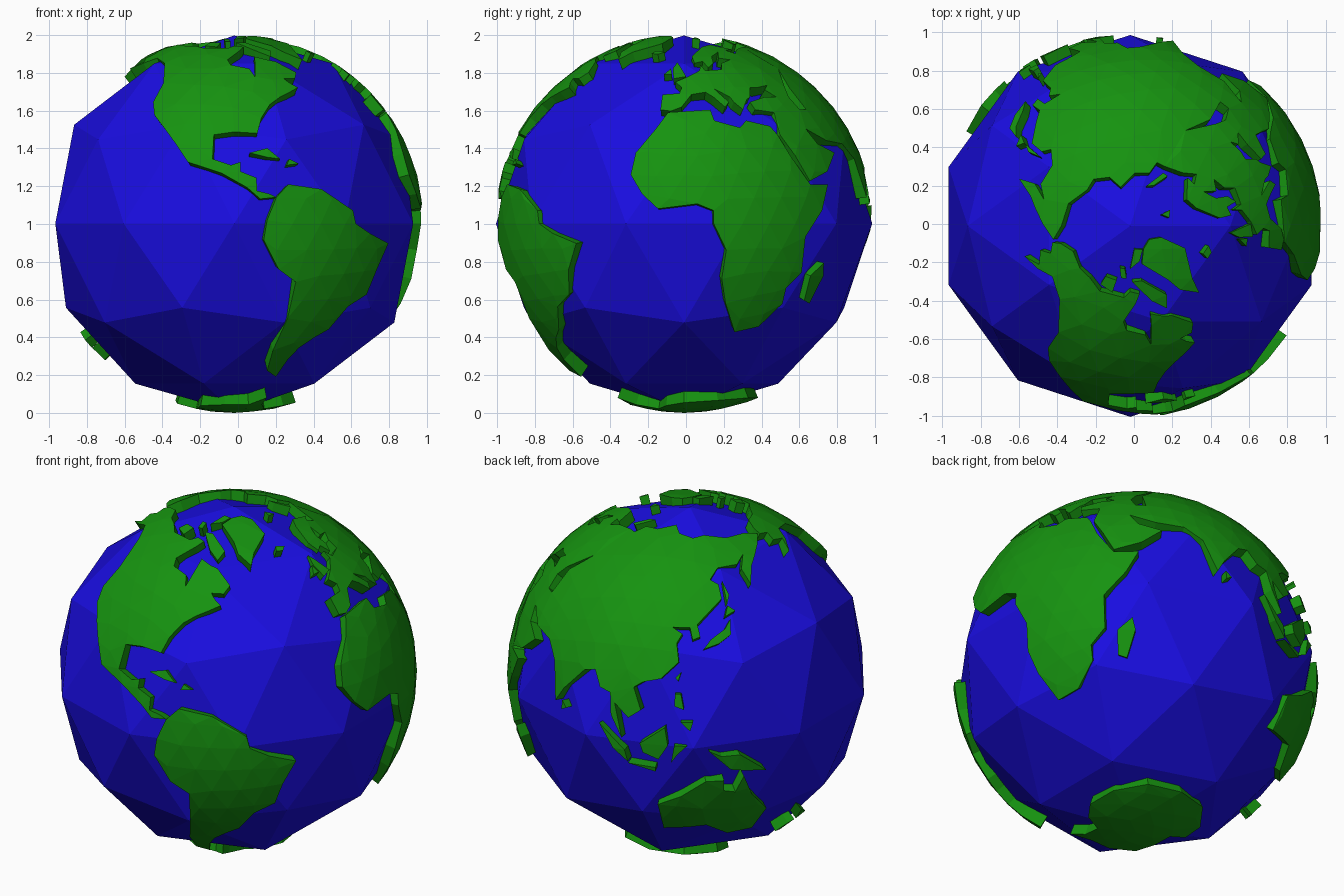
import bpy, bmesh, math
from mathutils import Vector
from mathutils.geometry import delaunay_2d_cdt

if "Cube" in bpy.data.objects:
    bpy.data.objects.remove(bpy.data.objects["Cube"])

CENTRE = Vector((-0.02, -0.01, 1.002))
R_SEA, R_LAND, R_BASE = 0.996, 1.002, 0.915


def material(name, rgb):
    m = bpy.data.materials.new(name)
    m.diffuse_color = (*rgb, 1)
    m.use_nodes = True
    m.node_tree.nodes["Principled BSDF"].inputs["Base Color"].default_value = m.diffuse_color
    return m


BLUE = material("sea_blue", (0.010, 0.004, 0.75))
GREEN = material("land_green", (0.008, 0.29, 0.005))


def add_object(name, bm, mat):
    mesh = bpy.data.meshes.new(name)
    bm.to_mesh(mesh)
    bm.free()
    mesh.materials.append(mat)
    ob = bpy.data.objects.new(name, mesh)
    ob.location = CENTRE
    bpy.context.collection.objects.link(ob)


def on_sphere(lon, lat):
    a, b = math.radians(lon), math.radians(lat)
    return Vector((math.cos(b) * math.cos(a), math.cos(b) * math.sin(a), math.sin(b)))


# Ocean ball
bm = bmesh.new()
bmesh.ops.create_icosphere(bm, subdivisions=2, radius=R_SEA)
add_object("ocean", bm, BLUE)

# Spread of points that gives large land masses their curved facets
bm = bmesh.new()
bmesh.ops.create_icosphere(bm, subdivisions=4, radius=1)
SPREAD = [v.co.normalized() for v in bm.verts]
bm.free()


def land(name, outline):
    """Fill a longitude/latitude outline and raise it out of the ocean."""
    rim = [on_sphere(*p) for p in outline]
    c = sum(rim, Vector()).normalized()
    e1 = c.orthogonal().normalized()
    e2 = c.cross(e1)

    def flat(v):
        return Vector((v.dot(e1), v.dot(e2))) / (1 + v.dot(c))

    inner = [v for v in SPREAD if v.dot(c) > 0 and min((v - r).length for r in rim) > 0.05]
    ring = list(range(len(rim)))
    pts = [flat(v) for v in rim]
    area = sum(pts[i - 1].x * pts[i].y - pts[i].x * pts[i - 1].y for i in ring)
    if area < 0:
        ring.reverse()
    res = delaunay_2d_cdt(pts + [flat(v) for v in inner], [], [ring], 1, 1e-5)
    bm = bmesh.new()
    verts = []
    for p in res[0]:
        s = p.x * p.x + p.y * p.y
        verts.append(bm.verts.new((e1 * 2 * p.x + e2 * 2 * p.y + c * (1 - s)) * (R_BASE / (1 + s))))
    for f in res[2]:
        bm.faces.new([verts[i] for i in f])
    bmesh.ops.delete(bm, geom=[v for v in bm.verts if not v.link_faces], context='VERTS')
    top = bmesh.ops.extrude_face_region(bm, geom=bm.faces[:])["geom"]
    for v in top:
        if isinstance(v, bmesh.types.BMVert):
            v.co = v.co.normalized() * R_LAND
    bm.normal_update()
    add_object(name, bm, GREEN)


# Continents
land("africa", [
    (-6, 36), (10, 37), (11, 33), (20, 30.5), (23, 33), (32, 31), (34, 28), (37, 21),
    (43, 12), (51, 12), (47, 4), (40, -4), (40, -15), (35, -20), (35, -25), (28, -33),
    (19, -35), (14, -25), (12, -17), (13, -8), (9, 0), (9, 4), (4, 6), (-8, 4.5),
    (-13, 9), (-17, 15), (-16, 22), (-10, 30)])

land("south_america", [
    (-77, 8), (-73, 12), (-62, 10.5), (-51, 4), (-50, 0), (-44, -3), (-35, -6),
    (-39, -14), (-41, -22), (-48, -26), (-53, -34), (-58, -37), (-63, -41), (-66, -46),
    (-68, -54), (-74, -51), (-74, -42), (-71, -30), (-70, -18), (-76, -14), (-81, -5),
    (-80, 1)])

land("north_america", [
    (-166, 68), (-156, 71), (-140, 70), (-128, 70), (-115, 68), (-95, 68), (-90, 70),
    (-82, 69), (-86, 66), (-94, 60), (-92, 57), (-82, 55), (-80, 51), (-78, 58),
    (-77, 62), (-70, 60), (-65, 59), (-57, 53), (-60, 50), (-66, 50), (-64, 48),
    (-61, 46), (-66, 44), (-71, 42), (-76, 39), (-80, 34), (-82, 28.5), (-90, 29),
    (-97, 28), (-97, 20), (-91, 18), (-88, 19), (-88, 16), (-83, 14), (-83, 10),
    (-79, 9), (-77, 8), (-82, 7.5), (-86, 11), (-94, 15.5), (-105, 19), (-110, 25),
    (-115, 30), (-121, 35), (-124, 40), (-124, 48), (-134, 58), (-147, 61), (-155, 58),
    (-164, 55), (-157, 59), (-165, 61), (-161, 64), (-168, 65.5)])

land("europe", [
    (48, 42), (41, 42), (37, 45), (40, 47), (34, 46), (30, 46), (28, 42), (26, 41),
    (23, 37), (20, 40), (19, 42), (13, 45.5), (18, 40), (16, 38), (12, 42), (9, 44),
    (3, 43), (-1, 38), (-5, 36.5), (-9, 37), (-9, 43), (-2, 43.5), (-1, 46), (-4, 48.5),
    (2, 51), (8, 54), (9, 57), (11, 54), (20, 54.5), (22, 58), (29, 60), (22, 61),
    (25, 65), (18, 62), (17, 58), (13, 55.5), (11, 59), (6, 58), (5, 62), (15, 69),
    (25, 71), (40, 67), (33, 66.5), (38, 64), (45, 67), (60, 69), (60, 55), (50, 46)])

land("asia", [
    (27, 40), (28, 37), (36, 36), (35, 28), (39, 21), (43, 13), (52, 16), (59, 22),
    (51, 25), (48, 30), (57, 26), (67, 25), (73, 20), (77, 8), (80, 13), (87, 21),
    (91, 22), (94, 17), (98, 16), (99, 9), (103, 2), (100, 13), (105, 9), (109, 12),
    (106, 19), (109, 21), (115, 22.5), (121, 28), (120, 34), (122, 37), (118, 39),
    (125, 39), (126, 35), (129, 36), (128, 40), (132, 43), (140, 48), (140, 53),
    (136, 55), (142, 59), (155, 59), (163, 62), (156, 57), (157, 51), (163, 57),
    (170, 60), (179, 63), (190, 66), (180, 69), (160, 70), (140, 73), (128, 72),
    (113, 74), (104, 78), (85, 74), (70, 73), (67, 69), (60, 69), (60, 55), (53, 46),
    (54, 37), (50, 37), (48, 42), (41, 42), (35, 42)])

land("australia", [
    (114, -22), (122, -18), (130, -12), (136, -12), (136, -16), (140, -17), (142.5, -11),
    (146, -19), (153, -27), (150, -37), (140, -38), (131, -32), (124, -33), (115, -34)])

land("antarctica", [
    (0, -71), (30, -69), (60, -67), (90, -67), (120, -67), (150, -69), (168, -72),
    (165, -78), (-160, -78), (-130, -74), (-100, -73), (-75, -73), (-64, -67),
    (-60, -73), (-40, -78), (-20, -74)])

# Arctic islands
land("greenland", [(-73, 78), (-60, 82), (-35, 83), (-20, 80), (-22, 72), (-40, 65),
                   (-44, 60), (-52, 65), (-55, 70)])
land("northeast_arctic_island", [(-88, 73), (-78, 73), (-62, 66), (-66, 62), (-74, 66)])
land("west_arctic_island", [(-117, 70), (-105, 69), (-104, 73), (-116, 73)])
land("far_north_island", [(-90, 77), (-75, 79), (-62, 82), (-80, 83)])
land("small_arctic_island", [(-100, 74), (-94, 74), (-97, 77), (-104, 77)])
land("siberian_island", [(53, 71), (58, 71), (68, 77), (60, 76)])
land("polar_island", [(12, 78), (22, 77), (20, 80)])

# Atlantic and Caribbean islands
land("north_atlantic_island", [(-23, 64), (-18, 63.5), (-14, 65), (-21, 66)])
land("british_island", [(-5, 50), (1, 51), (-2, 56), (-4, 58.5), (-6, 55)])
land("irish_island", [(-10, 52), (-6, 52), (-7, 55)])
land("caribbean_island", [(-85, 22), (-79, 20.5), (-75, 20), (-79, 23.5)])
land("small_caribbean_island", [(-73, 18), (-69, 18.5), (-72, 20)])

# Indian Ocean and Pacific islands
land("madagascar", [(44, -24), (44, -16), (49, -12), (50, -16), (47, -25)])
land("ceylon", [(80, 9), (80, 6), (82, 7)])
land("sumatra", [(95, 5.5), (104, -2), (105, -6), (100, -2)])
land("java", [(105, -6.5), (114, -7), (114, -8.5)])
land("borneo", [(109, 1), (117, 7), (118, 1), (115, -4), (110, -2)])
land("celebes", [(119, -5), (120, 1), (124, 1), (121, -2)])
land("new_guinea", [(131, -1), (135, -3), (141, -3), (150, -10), (143, -9), (138, -8)])
land("philippines_north", [(120, 18), (122, 18), (123, 13), (120, 14)])
land("philippines_south", [(122, 9), (126, 9), (125, 6)])
land("formosa", [(120, 23), (121, 22), (122, 25)])
land("japan_main", [(130, 32), (136, 33.5), (141, 36), (142, 41), (139, 38), (133, 35)])
land("japan_north", [(140, 42), (145, 43.5), (142, 45.5)])
land("sakhalin", [(142, 46), (144, 49), (142.5, 54)])
land("new_zealand_north", [(173, -35), (178, -38), (175, -41)])
land("new_zealand_south", [(167, -46), (170, -46), (174, -41), (171, -42)])
